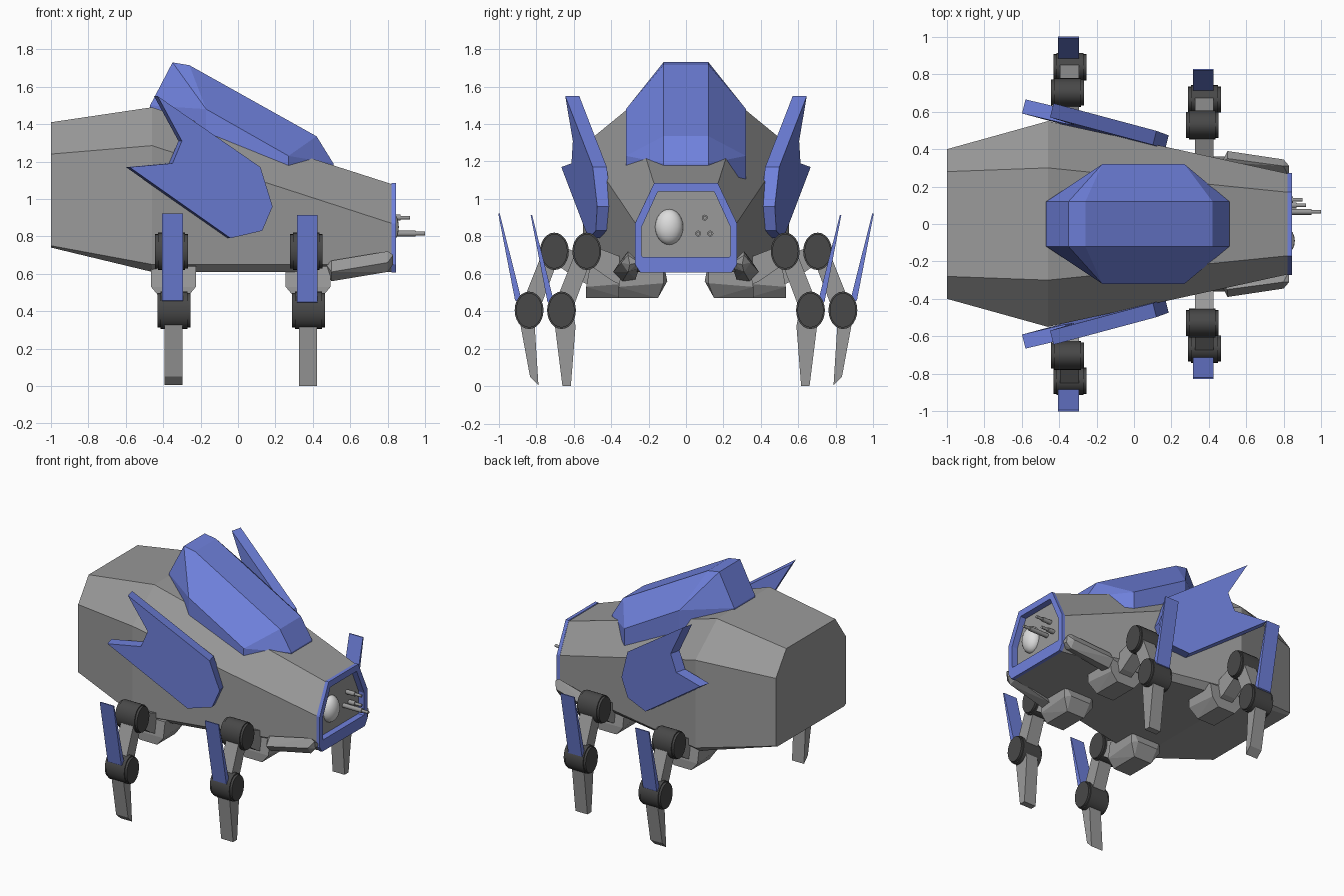
import bpy, bmesh, math
from mathutils import Vector

if "Cube" in bpy.data.objects:
    bpy.data.objects.remove(bpy.data.objects["Cube"])


def material(name, col):
    m = bpy.data.materials.new(name)
    m.diffuse_color = (*col, 1)
    m.use_nodes = True
    m.node_tree.nodes["Principled BSDF"].inputs["Base Color"].default_value = m.diffuse_color
    return m


GREY = material("hull grey", (0.32, 0.32, 0.32))
BLUE = material("armour blue", (0.16, 0.22, 0.72))
DARK = material("joint dark grey", (0.065, 0.065, 0.065))
PALE = material("lens pale grey", (0.72, 0.72, 0.72))


def finish(name, bm, mat, smooth=False):
    bmesh.ops.recalc_face_normals(bm, faces=bm.faces[:])
    me = bpy.data.meshes.new(name)
    bm.to_mesh(me)
    bm.free()
    me.materials.append(mat)
    ob = bpy.data.objects.new(name, me)
    bpy.context.collection.objects.link(ob)
    if smooth:
        bpy.ops.object.select_all(action='DESELECT')
        ob.select_set(True)
        bpy.context.view_layer.objects.active = ob
        bpy.ops.object.shade_smooth_by_angle(angle=math.radians(35))
    return ob


def loft(name, rings, mat, cap_start=True, cap_end=True):
    """Join rings of equal point count with quads."""
    bm = bmesh.new()
    vs = [[bm.verts.new(p) for p in r] for r in rings]
    n = len(vs[0])
    for a, b in zip(vs, vs[1:]):
        for i in range(n):
            j = (i + 1) % n
            bm.faces.new((a[i], a[j], b[j], b[i]))
    if cap_start:
        bm.faces.new(vs[0])
    if cap_end:
        bm.faces.new(vs[-1])
    return finish(name, bm, mat)


def convex(name, pts, mat):
    bm = bmesh.new()
    for p in pts:
        bm.verts.new(p)
    r = bmesh.ops.convex_hull(bm, input=bm.verts[:])
    junk = {g for g in r["geom_interior"] + r["geom_unused"] if isinstance(g, bmesh.types.BMVert)}
    bmesh.ops.delete(bm, geom=list(junk), context='VERTS')
    bmesh.ops.dissolve_limit(bm, angle_limit=0.02, verts=bm.verts[:], edges=bm.edges[:])
    return finish(name, bm, mat)


def rod(name, x0, x1, y, z, ry, rz, mat, segs=24):
    """Elliptical cylinder along x."""
    ring = [(y + ry * math.cos(2 * math.pi * i / segs), z + rz * math.sin(2 * math.pi * i / segs))
            for i in range(segs)]
    ob = loft(name, [[(x, a, b) for a, b in ring] for x in (x0, x1)], mat)
    bpy.ops.object.select_all(action='DESELECT')
    ob.select_set(True)
    bpy.context.view_layer.objects.active = ob
    bpy.ops.object.shade_smooth_by_angle(angle=math.radians(35))


def slab(name, x0, x1, yz, s, mat):
    """Extrude a y-z outline along x, on side s."""
    return loft(name, [[(x, s * y, z) for y, z in yz] for x in (x0, x1)], mat)


def mirrored(half):
    """Full y-z outline from a top-to-bottom half outline."""
    return half + [(-y, z) for y, z in reversed(half)]


# Hull
stations = [(-1.0, [(0.28, 1.41), (0.40, 1.24), (0.40, 0.75), (0.38, 0.74)]),
            (-0.46, [(0.30, 1.49), (0.55, 1.285), (0.55, 0.65), (0.50, 0.61)]),
            (0.82, [(0.17, 1.08), (0.27, 0.87), (0.27, 0.65), (0.24, 0.61)])]
loft("hull", [[(x, y, z) for y, z in mirrored(h)] for x, h in stations], GREY, cap_end=False)

# Nose frame with recessed face panel
outer = mirrored([(0.17, 1.085), (0.272, 0.87), (0.272, 0.65), (0.245, 0.608)])
inner = mirrored([(0.15, 1.04), (0.237, 0.85), (0.237, 0.70), (0.232, 0.69)])
loft("nose_frame", [[(x, y, z) for y, z in o] for x, o in
                    ((0.82, outer), (0.845, outer), (0.845, inner), (0.79, inner))],
     BLUE, False, False)
loft("nose_panel", [[(x, y, z) for y, z in inner] for x in (0.79, 0.80)], GREY)

# Lens
bm = bmesh.new()
bmesh.ops.create_uvsphere(bm, u_segments=20, v_segments=12, radius=1)
for v in bm.verts:
    v.co = Vector((0.80 + v.co.x * 0.06, -0.09 + v.co.y * 0.075, 0.85 + v.co.z * 0.095))
finish("lens", bm, PALE, True)

# Barrels
for i, (y, z, tip) in enumerate([(0.10, 0.90, 0.92), (0.065, 0.815, 1.0), (0.13, 0.815, 0.90)]):
    rod(f"barrel_{i}", 0.79, tip - 0.05, y, z, 0.016, 0.016, GREY, 12)
    rod(f"barrel_tip_{i}", tip - 0.05, tip, y, z, 0.010, 0.010, GREY, 12)

# Dorsal canopy
canopy = [(-0.47, 0.12, 1.50), (-0.35, 0.12, 1.73), (-0.26, 0.12, 1.715), (0.42, 0.12, 1.335),
          (0.51, 0.12, 1.19), (0.51, 0.12, 1.12), (-0.47, 0.12, 1.42),
          (-0.17, 0.32, 1.48), (0.27, 0.32, 1.23), (0.27, 0.32, 1.08), (-0.17, 0.32, 1.25)]
convex("canopy", [(x, s * y, z) for x, y, z in canopy for s in (1, -1)], BLUE)

fin = [(-0.43, 1.55), (0.12, 1.17), (0.185, 0.96), (0.13, 0.83), (-0.04, 0.79),
       (-0.58, 1.17), (-0.35, 1.19), (-0.30, 1.31)]
legs = [("front", 0.375, 0.0, 0.0), ("rear", -0.345, 0.173, 0.008)]

for side, s in (("left", 1), ("right", -1)):
    # Swept side fin
    def fin_point(x, z, depth):
        y = 0.65 - 0.24 * (x + 0.45) + 0.04 * (z - 1.55)
        return (x - 0.25 * depth, s * (y - depth), z)
    loft(f"{side}_fin", [[fin_point(x, z, d) for x, z in fin] for d in (0, 0.075)], BLUE)

    # Cheek guard beside the nose
    cheek = [(0.47, 0.29, 0.60), (0.47, 0.33, 0.65), (0.50, 0.27, 0.57), (0.50, 0.34, 0.56),
             (0.50, 0.39, 0.61), (0.50, 0.35, 0.67), (0.80, 0.25, 0.63), (0.80, 0.31, 0.61),
             (0.80, 0.345, 0.66), (0.80, 0.31, 0.72), (0.83, 0.25, 0.66), (0.83, 0.30, 0.65),
             (0.83, 0.31, 0.70)]
    convex(f"{side}_cheek", [(x, s * y, z) for x, y, z in cheek], GREY)

    for end, cx, dy, dz in legs:
        n = f"{side}_{end}"

        # Chamfered mount under the hull and its arm to the hip
        mount = [(cx + dx, s * (y + dy), z) for y, z, w in
                 ((0.10, 0.56, 0.08), (0.15, 0.47, 0.07), (0.36, 0.47, 0.07), (0.36, 0.53, 0.12),
                  (0.12, 0.55, 0.12), (0.12, 0.66, 0.12), (0.34, 0.64, 0.12))
                 for dx in (-w, w)]
        convex(n + "_mount", mount, GREY)
        slab(n + "_arm", cx - 0.05, cx + 0.05,
             [(y + dy, z) for y, z in ((0.30, 0.52), (0.39, 0.56), (0.55, 0.67), (0.50, 0.75), (0.27, 0.66))],
             s, GREY)

        # Thigh, shin and blade
        slab(n + "_thigh", cx - 0.05, cx + 0.05,
             [(y + dy, z + dz) for y, z in ((0.49, 0.72), (0.58, 0.74), (0.70, 0.44), (0.61, 0.40))], s, GREY)
        foot = [(0.66, 0.0), (0.615, 0.0)] if end == "front" else [(0.655, 0.05), (0.62, 0.005)]
        shin = [(0.605, 0.40), (0.71, 0.40), (0.70, 0.32)] + foot + [(0.59, 0.32)]
        if end == "rear":
            shin = [(1.32 - y, z) for y, z in shin[:3]] + [(0.62, 0.005), (0.66, 0.05)] + [(0.72, 0.32)]
            shin = [(0.62, 0.40), (0.71, 0.40), (0.71, 0.32), (0.66, 0.05), (0.615, 0.005), (0.635, 0.32)]
        slab(n + "_shin", cx - 0.048, cx + 0.048, [(y + dy, z) for y, z in shin], s, GREY)
        slab(n + "_blade", cx - 0.06, cx + 0.05,
             [(y + dy, z + dz) for y, z in ((0.70, 0.43), (0.74, 0.45), (0.83, 0.915), (0.822, 0.915))], s, BLUE)

        # Hip and knee joints with slimmer end caps
        for part, y, z, shift in (("hip", 0.53, 0.72, -0.01), ("knee", 0.665, 0.405, 0.002)):
            c, y = cx + shift, s * (y + dy)
            rod(f"{n}_{part}", c - 0.072, c + 0.072, y, z, 0.077, 0.1, DARK)
            rod(f"{n}_{part}_caps", c - 0.088, c + 0.088, y, z, 0.070, 0.092, DARK)
